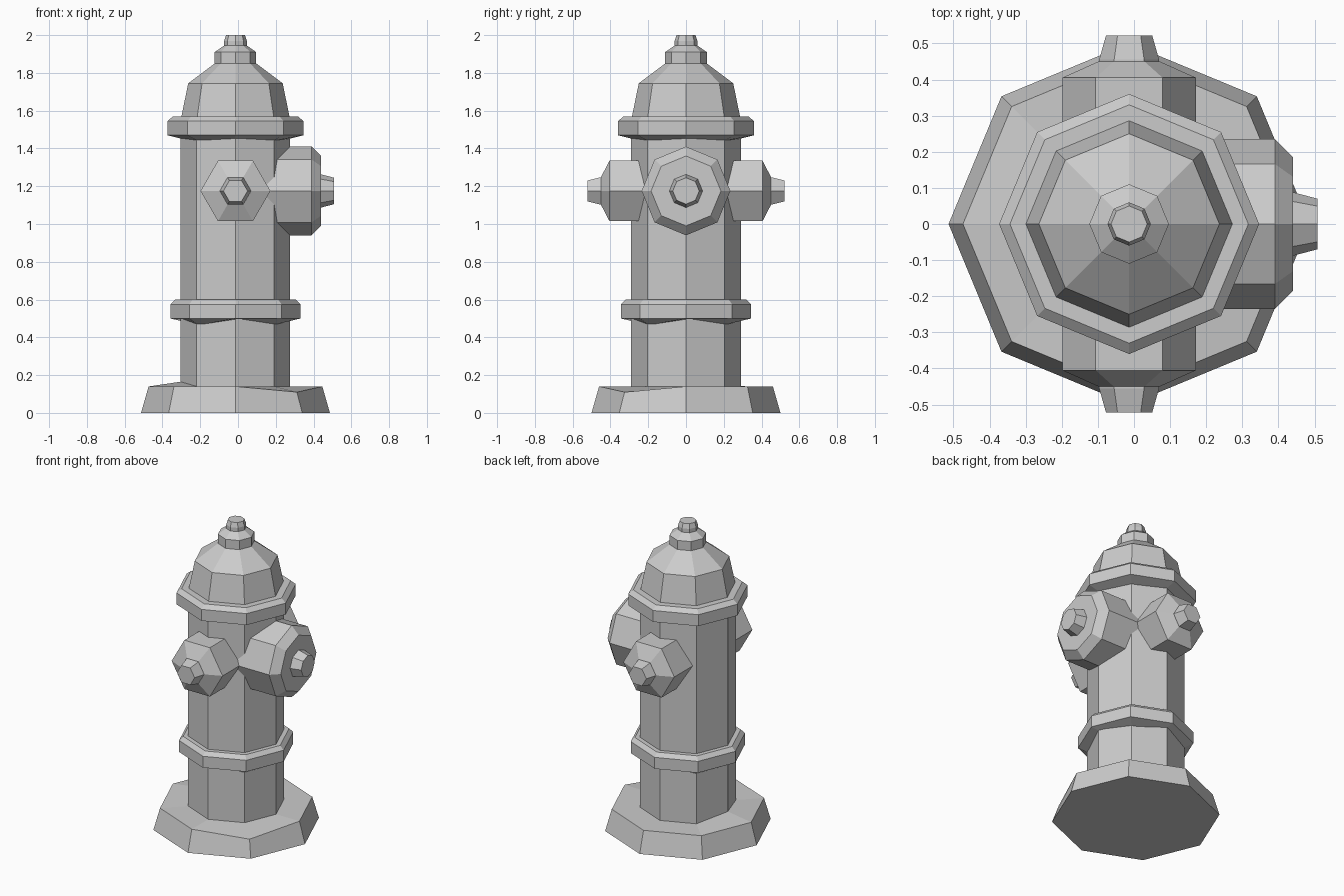
import bpy, bmesh
from math import cos, sin, tau, pi
from mathutils import Matrix

if "Cube" in bpy.data.objects:
    bpy.data.objects.remove(bpy.data.objects["Cube"])

CX = -0.0135   # axis of the barrel


def lathe(name, profile, sides, matrix, tweaks=None):
    """Revolve (radius, height) points around z; tweaks = {(ring, side): dz}."""
    tweaks = tweaks or {}
    bm = bmesh.new()
    rings = []
    for j, (r, z) in enumerate(profile):
        rings.append([bm.verts.new((r * cos(tau * i / sides),
                                    r * sin(tau * i / sides),
                                    z + tweaks.get((j, i), 0)))
                      for i in range(sides)])
    for a, b in zip(rings, rings[1:]):
        for i in range(sides):
            k = (i + 1) % sides
            bm.faces.new((a[i], a[k], b[k], b[i]))
    bm.faces.new(rings[0][::-1])
    bm.faces.new(rings[-1])
    bmesh.ops.recalc_face_normals(bm, faces=bm.faces)
    bm.transform(matrix)
    mesh = bpy.data.meshes.new(name)
    bm.to_mesh(mesh)
    bm.free()
    obj = bpy.data.objects.new(name, mesh)
    bpy.context.collection.objects.link(obj)
    return obj


axis = Matrix.Translation((CX, 0, 0))
diagonals = (1, 3, 5, 7)

# Foot flange with slightly uneven top
lathe("base", [(0.5, 0), (0.46, 0.14), (0.29, 0.14)], 8, axis,
      {(1, 7): -0.03, (2, 4): 0.025})

# Barrel
lathe("barrel", [(0.29, 0.08), (0.29, 1.52)], 8, axis)

# Collars, undersides dipping at the diagonal corners
lathe("lower_collar",
      [(0.28, 0.495), (0.345, 0.5), (0.345, 0.575), (0.32, 0.6), (0.28, 0.6)],
      8, axis, {(0, i): -0.03 for i in diagonals})
lathe("upper_collar",
      [(0.28, 1.45), (0.36, 1.47), (0.36, 1.545), (0.33, 1.57), (0.28, 1.57)],
      8, axis, {(0, i): -0.01 for i in diagonals})

# Bonnet, neck and top nut
lathe("bonnet", [(0.29, 1.55), (0.25, 1.745), (0.11, 1.85), (0.09, 1.85)], 8, axis)
lathe("bonnet_neck", [(0.11, 1.83), (0.11, 1.91), (0.06, 1.945)], 8, axis)
lathe("top_nut", [(0.06, 1.92), (0.06, 1.97), (0.05, 2.0)], 8, axis)

# Hexagonal hose outlets on front and back
for side, turn in (("front", pi / 2), ("back", -pi / 2)):
    m = Matrix.Translation((CX, 0, 1.175)) @ Matrix.Rotation(turn, 4, 'X')
    lathe(side + "_outlet", [(0.185, 0.1), (0.185, 0.405), (0.085, 0.45)], 6, m)
    lathe(side + "_outlet_nut", [(0.083, 0.43), (0.083, 0.455), (0.064, 0.522)], 6, m)

# Large octagonal pumper outlet on the right
m = Matrix.Translation((0, 0, 1.175)) @ Matrix.Rotation(pi / 2, 4, 'Y')
lathe("pumper_outlet", [(0.235, 0.08), (0.235, 0.39), (0.185, 0.44)], 8, m)
lathe("pumper_outlet_nut", [(0.09, 0.42), (0.088, 0.44), (0.07, 0.508)], 8, m)
